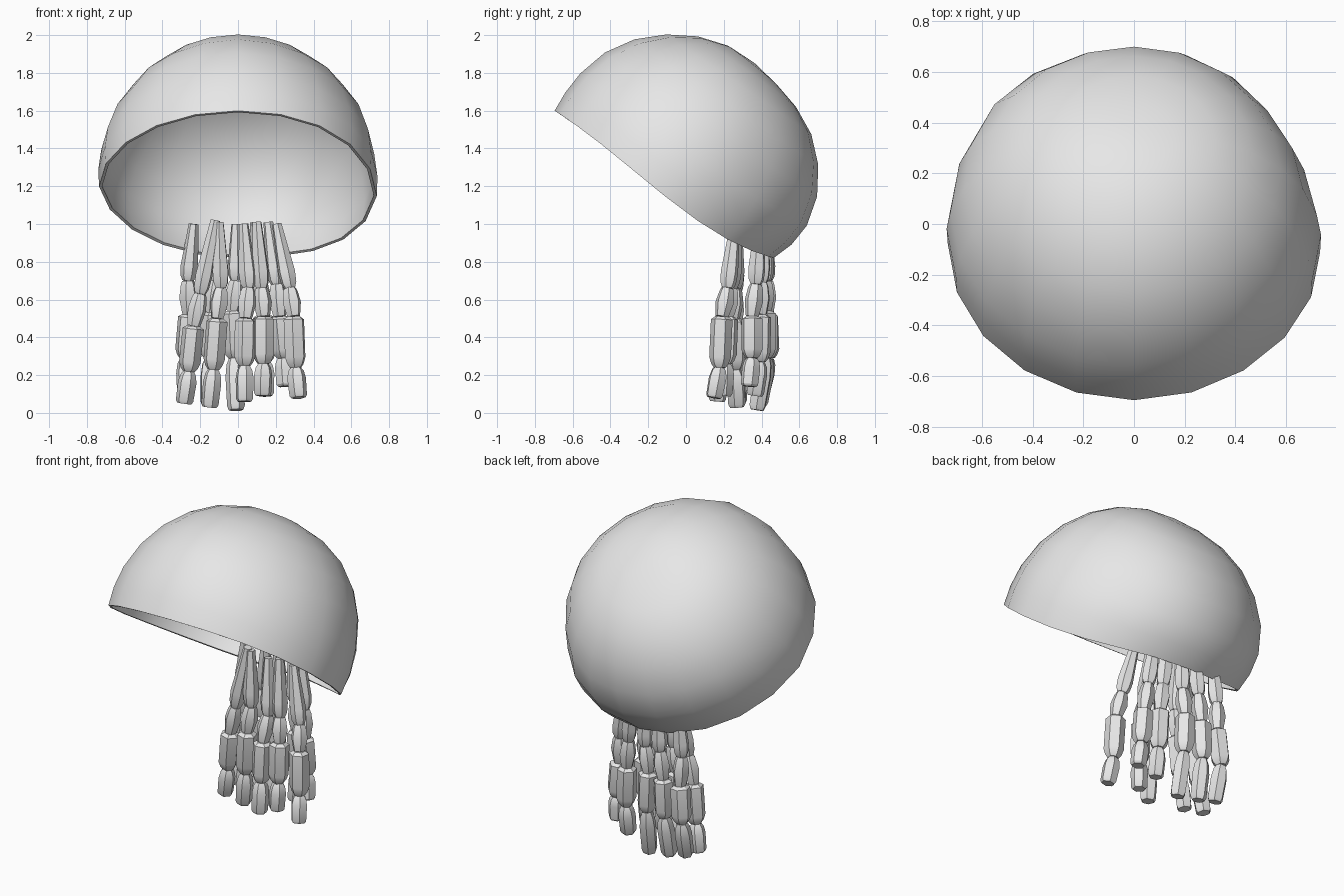
import bpy, bmesh, math
from mathutils import Matrix, Vector

if "Cube" in bpy.data.objects:
    bpy.data.objects.remove(bpy.data.objects["Cube"])

grey = bpy.data.materials.new("plain grey")
grey.diffuse_color = (0.8, 0.8, 0.8, 1)
grey.use_nodes = True
grey.node_tree.nodes["Principled BSDF"].inputs["Base Color"].default_value = grey.diffuse_color


def finish(name, bm, angle, thickness=0):
    bmesh.ops.recalc_face_normals(bm, faces=bm.faces)
    mesh = bpy.data.meshes.new(name)
    bm.to_mesh(mesh)
    bm.free()
    mesh.materials.append(grey)
    ob = bpy.data.objects.new(name, mesh)
    bpy.context.collection.objects.link(ob)
    bpy.ops.object.select_all(action='DESELECT')
    bpy.context.view_layer.objects.active = ob
    ob.select_set(True)
    if thickness:
        mod = ob.modifiers.new("shell", 'SOLIDIFY')
        mod.thickness, mod.offset = thickness, -1
        bpy.ops.object.modifier_apply(modifier=mod.name)
    bpy.ops.object.shade_smooth_by_angle(angle=math.radians(angle))
    return ob


def bridge(bm, a, b):
    n = len(a)
    for i in range(n):
        bm.faces.new((a[i], a[(i + 1) % n], b[(i + 1) % n], b[i]))


# Bell: tilted, slightly over half a sphere, with a sagging rim
R, SEG = 0.74, 20
bm = bmesh.new()
pole = bm.verts.new((0, 0, R))
rings = []
for deg in (13, 26, 39, 52, 65, 78, 88, 96.6):
    ring = []
    for k in range(SEG):
        a = 2 * math.pi * k / SEG
        c = -math.sin(a)                      # 1 at the front, -1 at the back
        r, z = R * math.sin(math.radians(deg)), R * math.cos(math.radians(deg))
        w = max(0, (deg - 65) / 31.6)         # rim shaping fades in downwards
        sag = 0.05 if math.cos(a) > 0 else -0.01
        z -= w * sag * (1 - c * c) * (1 - 1.2 * c)
        r *= 1 - w * w * 0.1 * max(0, -c)
        ring.append(bm.verts.new((r * math.cos(a), r * math.sin(a), z)))
    rings.append(ring)
for k in range(SEG):
    bm.faces.new((pole, rings[0][k], rings[0][(k + 1) % SEG]))
for a, b in zip(rings, rings[1:]):
    bridge(bm, a, b)
bm.transform(Matrix.Rotation(-math.atan2(0.557, 0.83), 4, 'X'))
# hand-shaped unevenness: direction, radial offset
DENTS = [((0, .72, .69), -.035), ((0, -.45, .89), .018), ((.8, .6, 0), -.025), ((-.75, .66, 0), .012)]
for v in bm.verts:
    n = v.co.normalized()
    v.co += n * sum(d * max(0, n.dot(Vector(u).normalized())) ** 14 for u, d in DENTS)
bm.transform(Matrix.Translation((0, -0.037, 1.26)))
finish("bell", bm, 80, 0.016)

# Tentacles: four jointed pieces each, (fraction along piece, radius)
SIDES = 6
PIECES = [
    [(0, .026), (.75, .047), (.92, .042), (1, .03)],
    [(0, .032), (.12, .04), (.5, .05), (.9, .038), (1, .034)],
    [(0, .036), (.06, .058), (.8, .058), (.93, .046), (1, .032)],
    [(0, .028), (.12, .042), (.35, .05), (.92, .047), (1, .038)],
]


def tentacle(name, xs, ys, zs):
    bm = bmesh.new()
    joints = [Vector(p) for p in zip(xs, ys, zs)]
    for piece, a, b in zip(PIECES, joints, joints[1:]):
        turn = (b - a).to_track_quat('Z', 'Y')
        loops = []
        for t, r in piece:
            loops.append([bm.verts.new(a.lerp(b, t) + turn @ Vector((
                r * math.cos((k + .3) * math.tau / SIDES),
                r * math.sin((k + .3) * math.tau / SIDES), 0))) for k in range(SIDES)])
        for p, q in zip(loops, loops[1:]):
            bridge(bm, p, q)
        bm.faces.new(loops[0])
        bm.faces.new(loops[-1])
    finish(name, bm, 30)


# Front row, joint positions from top to tip
tentacle("front_tentacle_1", (-.12, -.20, -.235, -.26, -.285), (.27, .26, .26, .27, .28), (1.02, .63, .46, .22, .05))
tentacle("front_tentacle_2", (-.10, -.09, -.11, -.13, -.15), (.27, .26, .25, .26, .27), (1.01, .66, .50, .23, .03))
tentacle("front_tentacle_3", (.03, .055, .04, .035, .035), (.26, .22, .19, .18, .165), (1.0, .66, .50, .25, .06))
tentacle("front_tentacle_4", (.10, .125, .135, .135, .13), (.27, .24, .22, .21, .20), (1.01, .66, .51, .26, .09))
tentacle("front_tentacle_5", (.205, .275, .295, .305, .32), (.26, .22, .19, .178, .148), (1.0, .66, .51, .24, .08))
# Back row
tentacle("back_tentacle_1", (-.235, -.265, -.26, -.28, -.275), (.41, .42, .43, .44, .39), (1.0, .70, .52, .29, .07))
tentacle("back_tentacle_2", (-.10, -.12, -.14, -.15, -.155), (.42, .43, .43, .43, .385), (1.0, .70, .53, .29, .04))
tentacle("back_tentacle_3", (-.01, -.01, -.03, -.02, -.01), (.42, .42, .42, .42, .375), (1.0, .70, .54, .29, .015))
tentacle("back_tentacle_4", (.09, .12, .135, .145, .145), (.41, .40, .395, .39, .365), (1.01, .69, .52, .27, .09))
tentacle("back_tentacle_5", (.16, .205, .22, .24, .25), (.39, .37, .35, .35, .335), (1.01, .68, .51, .29, .14))
